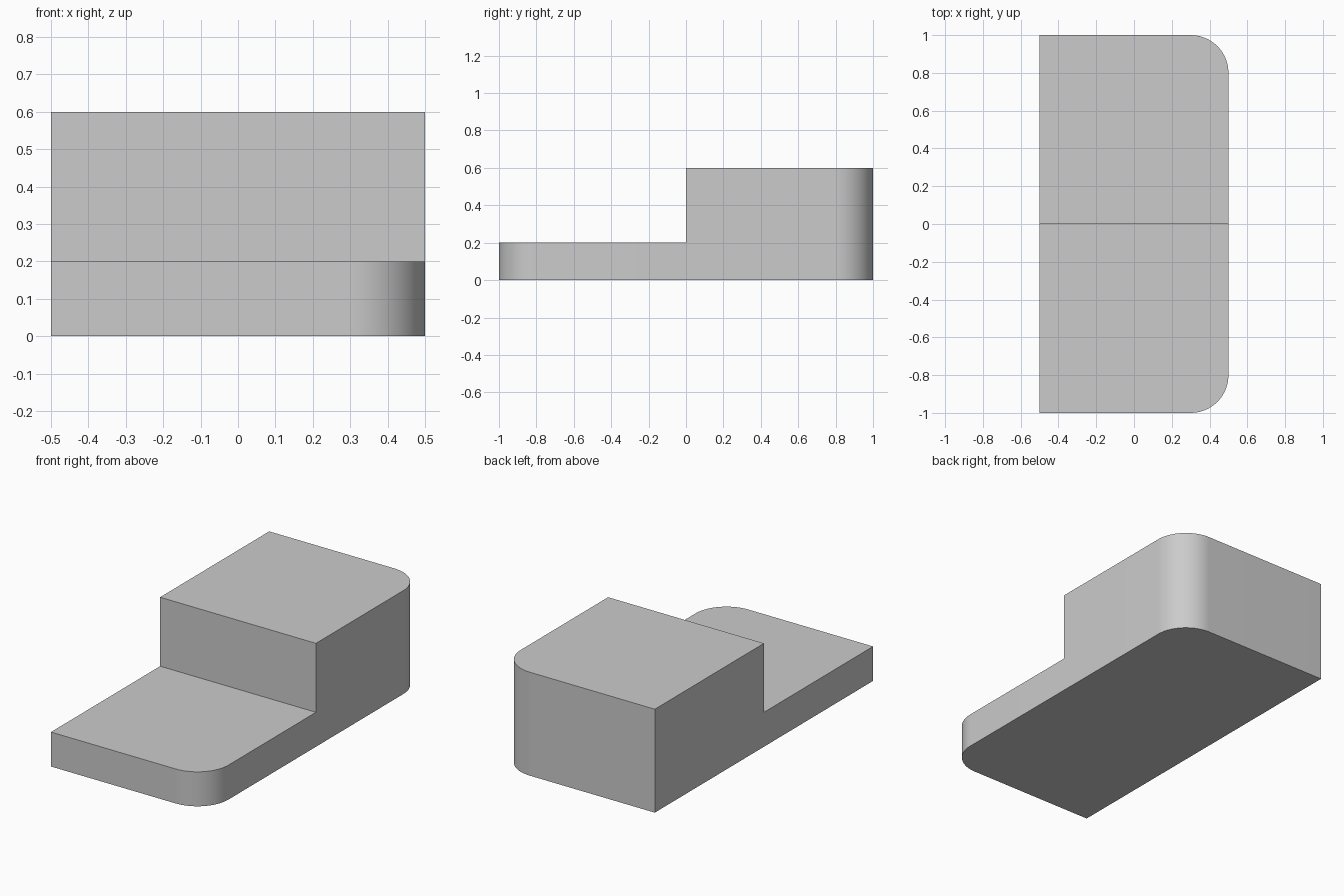
import bpy
import bmesh
from math import cos, sin, pi, radians
from mathutils import Vector

if "Cube" in bpy.data.objects:
    bpy.data.objects.remove(bpy.data.objects["Cube"], do_unlink=True)

HALF_W, HALF_L = 0.5, 1.0
STEP_Z, TOP_Z = 0.2, 0.6
RADIUS, SEGMENTS = 0.2, 24


def corner(y_sign):
    """Quarter-round corner on the left side, ordered outward from the side wall."""
    return [(HALF_W - RADIUS + RADIUS * cos(a),
             y_sign * (HALF_L - RADIUS + RADIUS * sin(a)))
            for a in (i * pi / 2 / SEGMENTS for i in range(SEGMENTS + 1))]


def raise_face(bm, face, height):
    """Move a face upward, leaving walls behind it, and return the new cap."""
    cap = bmesh.ops.extrude_discrete_faces(bm, faces=[face])["faces"][0]
    bmesh.ops.translate(bm, verts=cap.verts, vec=Vector((0, 0, height)))
    return cap


# Counter-clockwise footprint, with a vertex on each side at the step line
outline = [(-HALF_W, 0), (-HALF_W, -HALF_L)]
outline += corner(-1)[::-1]
outline += [(HALF_W, 0)]
outline += corner(1)
outline += [(-HALF_W, HALF_L)]

# Low slab: raise the footprint, then close the underside
bm = bmesh.new()
base = [bm.verts.new((x, y, 0)) for x, y in outline]
top = raise_face(bm, bm.faces.new(base), STEP_Z)
bm.faces.new(base[::-1])

# Split the slab top at the step and raise the rear half
ends = [v for v in top.verts if abs(v.co.y) < 1e-5]
bmesh.ops.connect_verts(bm, verts=ends)
bm.normal_update()
rear = next(f for f in bm.faces
            if f.normal.z > 0.9 and f.calc_center_median().y > 0)
raise_face(bm, rear, TOP_Z - STEP_Z)
bmesh.ops.recalc_face_normals(bm, faces=bm.faces)

mesh = bpy.data.meshes.new("stepped_block")
bm.to_mesh(mesh)
bm.free()
block = bpy.data.objects.new("stepped_block", mesh)
bpy.context.collection.objects.link(block)

# Plain grey material
grey = bpy.data.materials.new("light_grey")
grey.use_nodes = True
colour = (0.6, 0.6, 0.6, 1)
grey.diffuse_color = colour
grey.node_tree.nodes["Principled BSDF"].inputs["Base Color"].default_value = colour
mesh.materials.append(grey)

# Smooth rounded corners, crisp edges
bpy.context.view_layer.objects.active = block
block.select_set(True)
bpy.ops.object.shade_smooth_by_angle(angle=radians(30))
